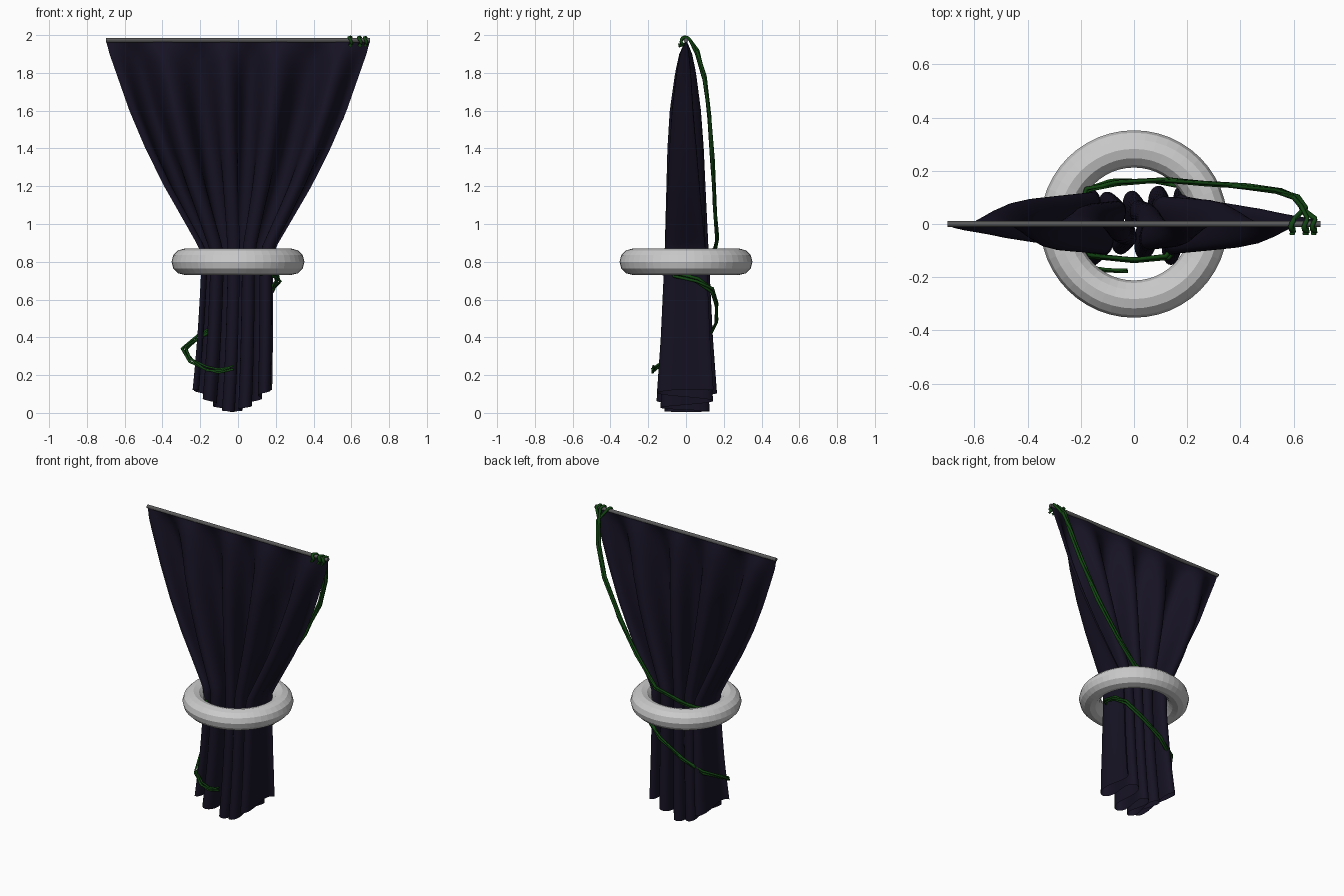
import bpy, bmesh, random
from math import sin, cos, pi
from mathutils import Vector

if "Cube" in bpy.data.objects:
    bpy.data.objects.remove(bpy.data.objects["Cube"])

random.seed(4)


def material(name, rgb):
    m = bpy.data.materials.new(name)
    m.diffuse_color = (*rgb, 1)
    m.use_nodes = True
    m.node_tree.nodes["Principled BSDF"].inputs["Base Color"].default_value = m.diffuse_color
    return m


def activate(ob):
    bpy.ops.object.select_all(action='DESELECT')
    ob.select_set(True)
    bpy.context.view_layer.objects.active = ob


def lerp_table(table, z):
    """Piecewise interpolation of (z, value) rows listed from top to bottom."""
    for (z0, a), (z1, b) in zip(table, table[1:]):
        if z >= z1:
            k = min(1, (z0 - z) / (z0 - z1))
            return a + (b - a) * k
    return table[-1][1]


cloth_mat = material("dark_cloth", (0.008, 0.006, 0.017))
vine_mat = material("vine_green", (0.006, 0.06, 0.006))
rod_mat = material("dark_metal", (0.1, 0.1, 0.1))

# Curtain rod
bpy.ops.mesh.primitive_cylinder_add(vertices=12, radius=0.012, depth=1.4,
                                    location=(0, 0, 1.973), rotation=(0, pi / 2, 0))
rod = bpy.context.object
rod.name = "curtain_rod"
rod.data.materials.append(rod_mat)

# Flat-faced gathering ring
bpy.ops.mesh.primitive_torus_add(major_segments=48, minor_segments=12,
                                 major_radius=0.282, minor_radius=0.07,
                                 location=(0, 0, 0.8))
bpy.context.object.name = "gathering_ring"

# Curtain: a sheet gathered into rounded, overlapping folds through the ring
WIDTH = [(1.975, .70), (1.9, .68), (1.8, .645), (1.6, .575), (1.4, .49), (1.2, .39),
         (1.0, .275), (.87, .20), (.73, .19), (.4, .20), (0, .215)]
DEPTH = [(1.975, .002), (1.9, .04), (1.8, .065), (1.6, .097), (1.4, .11),
         (.8, .125), (.4, .145), (0, .175)]
ROWS, COLS = 50, 200
bm = bmesh.new()
grid = []
for r in range(ROWS + 1):
    t = r / ROWS
    row = []
    for c in range(COLS + 1):
        u = 2 * c / COLS - 1
        bottom = 0.005 + 0.115 * min(1, 1.15 * abs(u)) ** 1.6
        z = 1.975 + (bottom - 1.975) * t
        phase = 4.5 * pi * u + 0.35 * sin(2 * pi * u)
        # deepest folds two thirds out, shallower at the centre and outer edges
        size = 0.68 + 0.32 * min(1, 2 * u * u) + 0.05 * sin(7 * u)
        high = min(1, max(0, (z - 0.8) / 0.8))
        size *= 1 - (0.15 + 0.5 * high) * abs(u) ** 5
        w = lerp_table(WIDTH, z)
        fold = min(1, max(0, (1.9 - z) / 1.0))
        x = w * u - 0.022 * fold * sin(2 * phase) - 0.03 * t ** 4
        y = lerp_table(DEPTH, z) * size * sin(phase)
        row.append(bm.verts.new((x, y, z)))
    grid.append(row)
for a, b in zip(grid, grid[1:]):
    for i in range(COLS):
        bm.faces.new((a[i], b[i], b[i + 1], a[i + 1]))
mesh = bpy.data.meshes.new("curtain")
bm.to_mesh(mesh)
bm.free()
curtain = bpy.data.objects.new("curtain", mesh)
bpy.context.collection.objects.link(curtain)
mesh.materials.append(cloth_mat)
activate(curtain)
bpy.ops.object.shade_smooth()

# Vine strands: hook over the rod, run down the back, wrap through the ring and around
PATH = [(.635, .06, 1.91), (.61, .10, 1.77), (.54, .125, 1.56), (.42, .14, 1.33), (.27, .152, 1.1),
        (.12, .165, .92), (-.06, .155, .87), (-.18, .13, .84), (-.215, 0, .80), (-.17, -.12, .77),
        (0, -.135, .755), (.12, -.125, .745), (.20, -.04, .73), (.215, .06, .70), (.18, .14, .65),
        (.08, .162, .57), (-.08, .162, .48), (-.21, .12, .40), (-.285, 0, .34),
        (-.25, -.11, .28), (-.17, -.165, .235), (-.10, -.174, .222), (-.03, -.175, .24)]


def vine(index, hook_x):
    # coil turning around the rod before the strand hangs down
    pts = [(hook_x, -0.04, 1.945)]
    for i in range(9):
        a = pi * 1.35 - i * pi * 1.2 / 8
        pts.append((hook_x + 0.006 * sin(i), 0.024 * cos(a) - .002, 1.968 + 0.02 * sin(a)))
    for i, p in enumerate(PATH):
        a = i * 1.1 + index * 2 * pi / 3
        off = Vector((cos(a), 0.35 * sin(a), sin(a))) * 0.011
        pts.append(tuple(Vector(p) + off))
    cu = bpy.data.curves.new(f"vine_strand_{index + 1}", 'CURVE')
    cu.dimensions = '3D'
    cu.bevel_depth = 0.011
    cu.bevel_resolution = 0
    cu.use_fill_caps = True
    sp = cu.splines.new('POLY')
    sp.points.add(len(pts) - 1)
    for i, (q, p) in enumerate(zip(sp.points, pts)):
        q.co = (*p, 1)
        q.radius = 1 - 0.35 * i / len(pts) + random.uniform(-.1, .1)
    cu.materials.append(vine_mat)
    ob = bpy.data.objects.new(cu.name, cu)
    bpy.context.collection.objects.link(ob)
    activate(ob)
    bpy.ops.object.convert(target='MESH')


for n, hx in enumerate((.595, .645, .675)):
    vine(n, hx)
